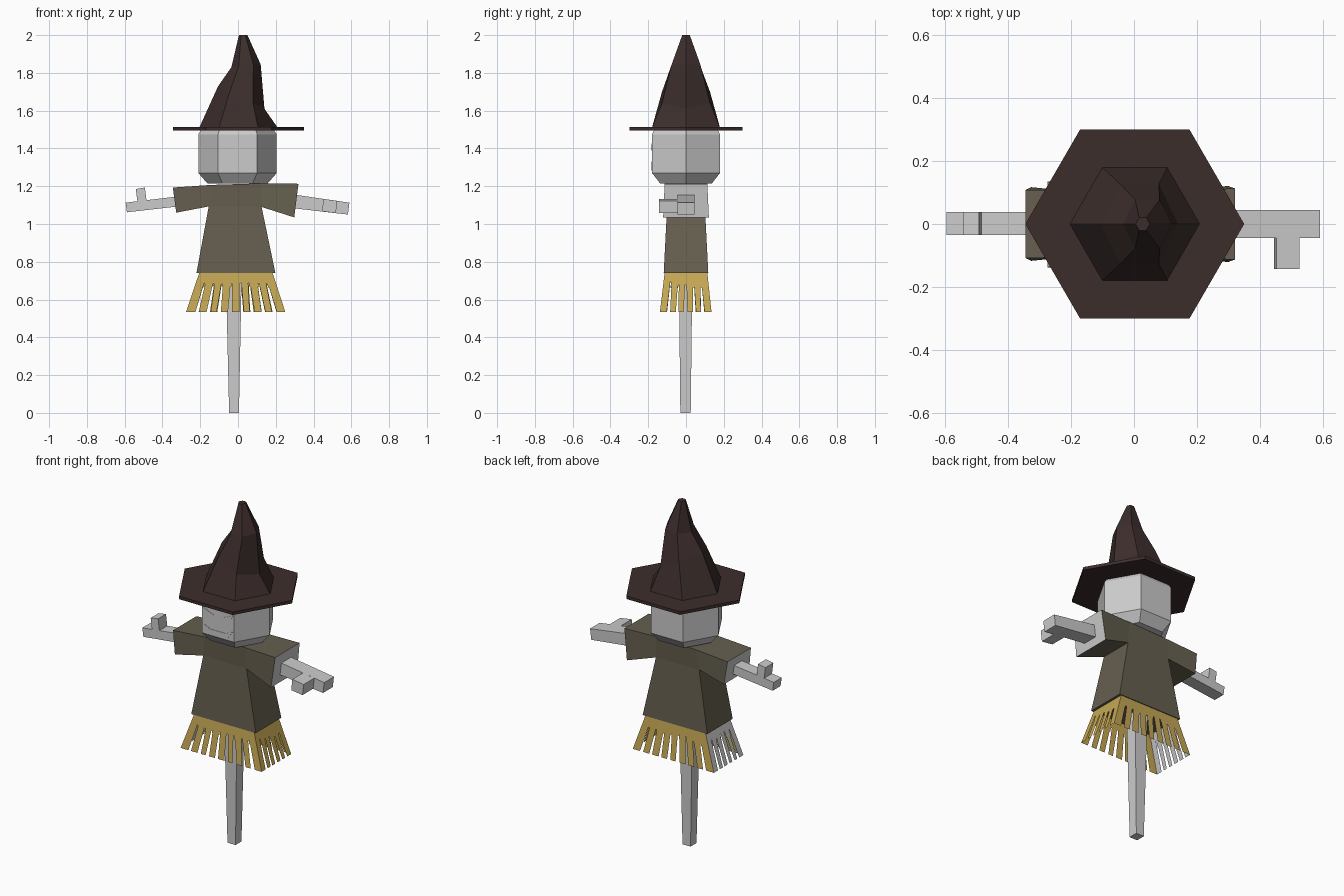
import bpy, bmesh, math, random
from mathutils import Vector

if "Cube" in bpy.data.objects:
    bpy.data.objects.remove(bpy.data.objects["Cube"])

random.seed(4)


def material(name, color):
    m = bpy.data.materials.new(name)
    m.diffuse_color = (*color, 1)
    m.use_nodes = True
    m.node_tree.nodes["Principled BSDF"].inputs["Base Color"].default_value = m.diffuse_color
    return m


FELT = material("dark_felt", (0.045, 0.027, 0.025))
CLOTH = material("olive_cloth", (0.13, 0.115, 0.078))
STRAW = material("straw", (0.56, 0.39, 0.09))


def make(name, verts, faces, mat=None, solid=True):
    bm = bmesh.new()
    vs = [bm.verts.new(v) for v in verts]
    for f in faces:
        bm.faces.new([vs[i] for i in f])
    if solid:
        bmesh.ops.recalc_face_normals(bm, faces=bm.faces[:])
    me = bpy.data.meshes.new(name)
    bm.to_mesh(me)
    bm.free()
    ob = bpy.data.objects.new(name, me)
    bpy.context.collection.objects.link(ob)
    if mat:
        me.materials.append(mat)
    return ob


def loft(name, rings, mat=None):
    """Skin a list of equal-length point rings and cap both ends."""
    n, k = len(rings[0]), len(rings)
    faces = [[r * n + i, r * n + (i + 1) % n, (r + 1) * n + (i + 1) % n, (r + 1) * n + i]
             for r in range(k - 1) for i in range(n)]
    faces += [list(range(n)), list(range((k - 1) * n, k * n))]
    return make(name, [p for r in rings for p in r], faces, mat)


def hexagon(x0, z0, x1, z1, hy):
    """Hexagon from left point (x0, z0) to right point (x1, z1), half depth hy."""
    ring = []
    for i in range(6):
        a = math.radians(60 * i)
        t = (1 + math.cos(a)) / 2
        ring.append((x0 + (x1 - x0) * t, hy * math.sin(a) / math.sin(math.pi / 3), z0 + (z1 - z0) * t))
    return ring


def slab(name, profile, y0, y1, mat=None):
    """Extrude a front (x, z) outline between two depths."""
    return loft(name, [[(x, y, z) for x, z in profile] for y in (y0, y1)], mat)


# Hat: flat brim and crooked cone
loft("hat_brim", [hexagon(-0.345, z, 0.35, z, 0.30) for z in (1.495, 1.513)], FELT)
loft("hat_cone", [hexagon(-0.205, 1.51, 0.21, 1.51, 0.18),
                  hexagon(-0.105, 1.73, 0.14, 1.61, 0.127),
                  hexagon(-0.035, 1.83, 0.12, 1.845, 0.077),
                  hexagon(0.005, 2.0, 0.05, 2.0, 0.02)], FELT)

# Head with chamfered ends
loft("head", [hexagon(-c, z, c - 0.005, z, h) for c, z, h in
              ((0.162, 1.215, 0.137), (0.21, 1.27, 0.18), (0.21, 1.475, 0.18), (0.195, 1.497, 0.168))])

# Carved face details
for side, label in ((-1, "left"), (1, "right")):
    slab(label + "_eye", [(side * x - 0.003, z) for x, z in
                          ((0.10, 1.425), (0.03, 1.395), (0.045, 1.389), (0.085, 1.40))], -0.182, -0.175)
slab("mouth", [(-0.10, 1.33), (-0.055, 1.307), (0.05, 1.307), (0.095, 1.33),
               (0.065, 1.288), (0.045, 1.283), (-0.05, 1.283), (-0.07, 1.288)], -0.182, -0.175)

# Shirt: outline points (x, z, half depth), grey sleeve ends
P = [(-0.22, 0.74, 0.118), (0.198, 0.74, 0.118), (0.125, 1.09, 0.10), (0.298, 1.035, 0.121),
     (0.32, 1.213, 0.113), (0.12, 1.215, 0.105), (-0.14, 1.207, 0.105), (-0.345, 1.193, 0.108),
     (-0.327, 1.06, 0.117), (-0.155, 1.093, 0.10)]
n = len(P)
panels = [(0, 1, 2, 9), (9, 2, 5, 6), (2, 3, 4, 5), (9, 6, 7, 8)]
faces = [list(p) for p in panels] + [[i + n for i in p] for p in panels]
faces += [[i, (i + 1) % n, (i + 1) % n + n, i + n] for i in range(n)]
shirt = make("shirt", [(x, s * h, z) for s in (-1, 1) for x, z, h in P], faces, CLOTH)
shirt.data.materials.append(None)
for poly in shirt.data.polygons:
    if set(poly.vertices) in ({3, 4, 13, 14}, {7, 8, 17, 18}):
        poly.material_index = 1

# Arms and thumbs
slab("left_arm", [(-0.30, 1.148), (-0.595, 1.113), (-0.588, 1.062), (-0.30, 1.095)], -0.035, 0.038)
slab("left_thumb", [(-0.541, 1.185), (-0.53, 1.10), (-0.482, 1.105), (-0.493, 1.193)], -0.035, 0.038)
slab("right_arm", [(0.28, 1.158), (0.59, 1.113), (0.582, 1.05), (0.28, 1.085)], -0.045, 0.045)
slab("right_thumb", [(0.452, 1.133), (0.525, 1.122), (0.518, 1.058), (0.445, 1.067)], -0.143, -0.04)

# Tapered pole
loft("pole", [[(x0, y0, z), (x1, y0, z), (x1, y1, z), (x0, y1, z)] for x0, x1, y0, y1, z in
              ((-0.047, 0.005, -0.03, 0.025, 0), (-0.065, 0.02, -0.038, 0.034, 0.76))])


# Straw skirt: a solid band with hanging strands on each side
def fringe(name, top_a, top_b, low_a, low_b, count, mat):
    ta, tb, la, lb = map(Vector, (top_a, top_b, low_a, low_b))

    def at(u, v):
        return ta.lerp(tb, u).lerp(la.lerp(lb, u), v)

    verts, faces = [], []
    for i in range(count):
        u0, u1 = i / count, (i + 1) / count
        v = random.uniform(0.22, 0.4)
        e0 = 0 if i == 0 else random.uniform(0.13, 0.25) / count
        e1 = 0 if i == count - 1 else random.uniform(0.13, 0.25) / count
        b = len(verts)
        verts += [at(u0, 0), at(u1, 0), at(u1, v), at(u1 - e1 * 0.5, v), at(u1 - e1, 1),
                  at(u0 + e0, 1), at(u0 + e0 * 0.5, v), at(u0, v)]
        faces += [[b, b + 7, b + 6, b + 3, b + 2, b + 1], [b + 6, b + 5, b + 4, b + 3]]
    return make(name, verts, faces, mat, solid=False)


top = [(-0.205, -0.113, 0.742), (0.183, -0.113, 0.742), (0.183, 0.113, 0.742), (-0.205, 0.113, 0.742)]
low = [(-0.275, -0.138, 0.535), (0.25, -0.138, 0.535), (0.25, 0.135, 0.535), (-0.275, 0.135, 0.535)]
for i, (label, count, mat) in enumerate((("front", 9, STRAW), ("right", 6, STRAW),
                                         ("back", 9, STRAW), ("left", 6, None))):
    j = (i + 1) % 4
    fringe(label + "_straw", top[i], top[j], low[i], low[j], count, mat)
